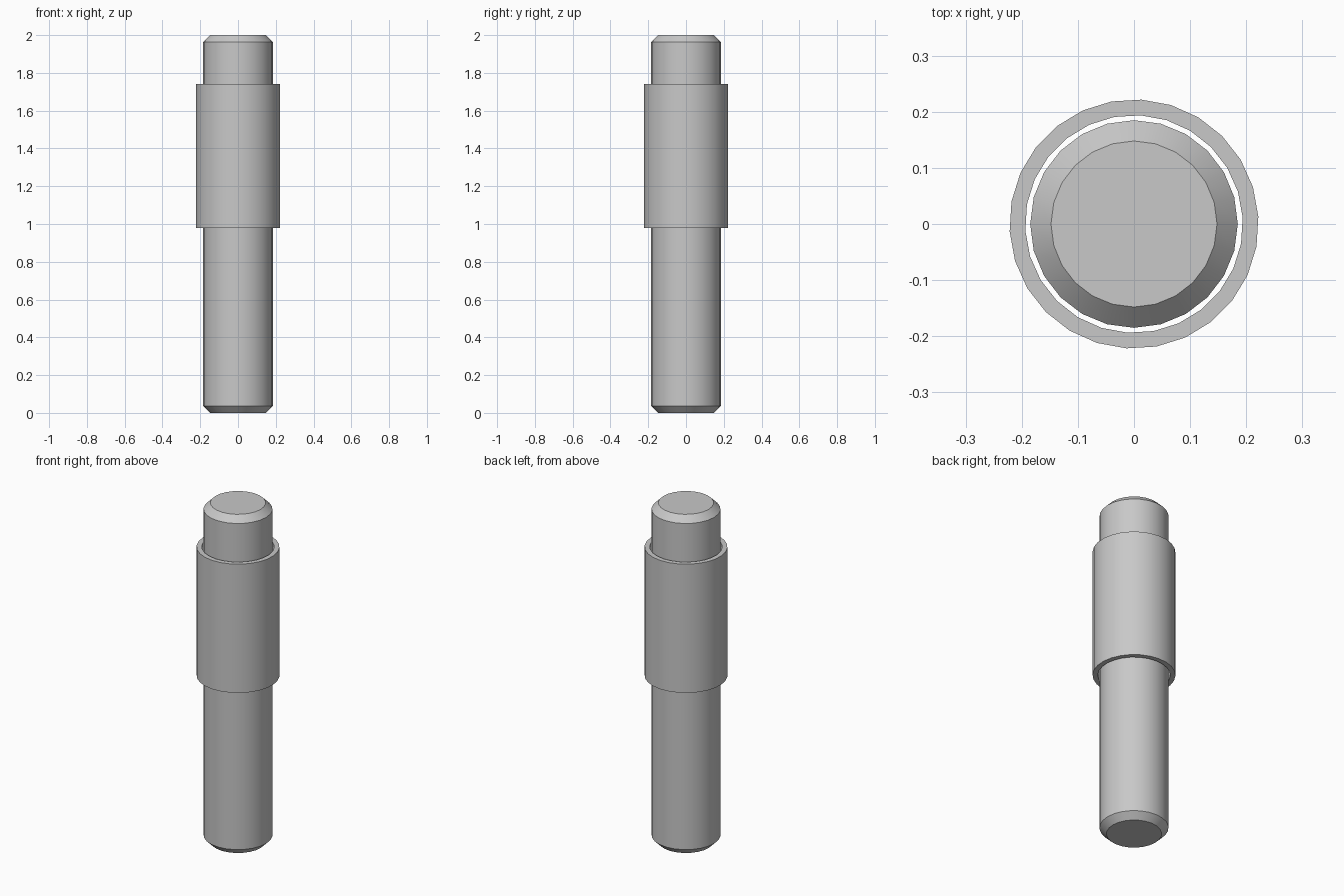
import bpy, math

cube = bpy.data.objects.get("Cube")
if cube:
    bpy.data.objects.remove(cube)

steel = bpy.data.materials.new("grey_steel")
steel.use_nodes = True
grey = (0.58, 0.58, 0.58, 1)
steel.diffuse_color = grey
steel.node_tree.nodes["Principled BSDF"].inputs["Base Color"].default_value = grey


def lathe(name, profile, sides, turn, closed):
    """Revolve (radius, height) points; an open profile gets end caps."""
    verts = []
    for r, z in profile:
        for i in range(sides):
            a = turn + math.tau * i / sides
            verts.append((r * math.cos(a), r * math.sin(a), z))
    n = len(profile)
    faces = []
    for k in range(n if closed else n - 1):
        a, b = k * sides, (k + 1) % n * sides
        for i in range(sides):
            j = (i + 1) % sides
            faces.append((a + i, a + j, b + j, b + i))
    if not closed:
        faces.append(tuple(reversed(range(sides))))
        faces.append(tuple(range((n - 1) * sides, n * sides)))
    mesh = bpy.data.meshes.new(name)
    mesh.from_pydata(verts, [], faces)
    mesh.materials.append(steel)
    obj = bpy.data.objects.new(name, mesh)
    bpy.context.collection.objects.link(obj)
    bpy.ops.object.select_all(action='DESELECT')
    obj.select_set(True)
    bpy.context.view_layer.objects.active = obj
    bpy.ops.object.shade_smooth_by_angle(angle=math.radians(30))
    return obj


# Solid pin with chamfered ends
lathe("pin", [(0.148, 0), (0.185, 0.037), (0.185, 1.963), (0.148, 2)],
      24, 0, False)

# Loose hollow sleeve around the upper half
lathe("sleeve", [(0.222, 0.98), (0.222, 1.74), (0.194, 1.74), (0.194, 0.98)],
      26, math.radians(3.46), True)
